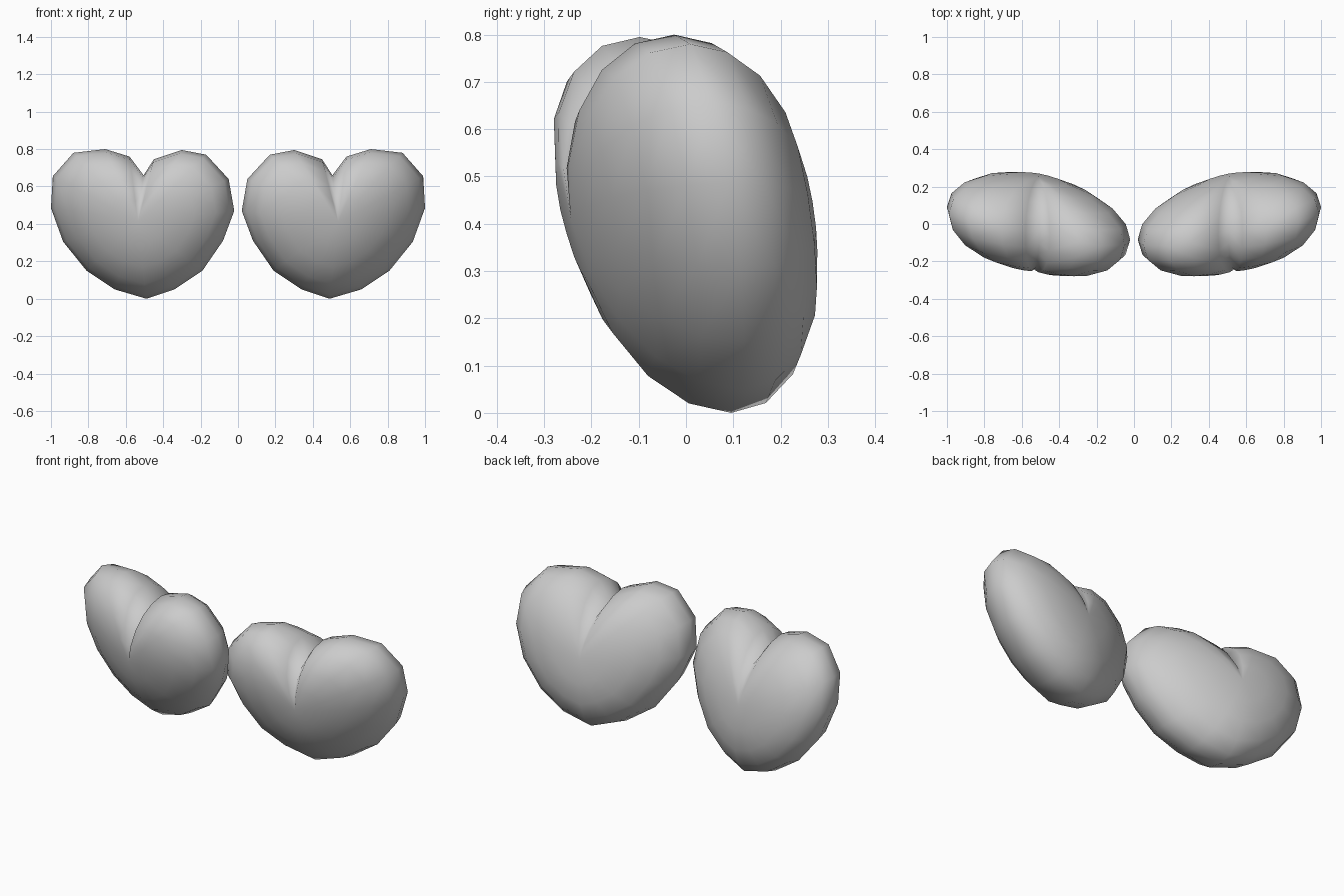
import bpy, bmesh, math

cube = bpy.data.objects.get("Cube")
if cube:
    bpy.data.objects.remove(cube, do_unlink=True)

grey = bpy.data.materials.new("plain_grey")
grey.use_nodes = True
colour = (0.6, 0.6, 0.6, 1)
grey.diffuse_color = colour
grey.node_tree.nodes["Principled BSDF"].inputs["Base Color"].default_value = colour

# Heart outline (x, z), starting at the notch and running over the outer lobe
OUTLINE = [(.505, .66), (.58, .76), (.71, .80), (.88, .78), (.99, .655), (1, .485),
           (.935, .305), (.81, .15), (.66, .05), (.49, 0), (.34, .05), (.19, .15),
           (.08, .31), (.02, .47), (.05, .64), (.17, .77), (.30, .795), (.45, .745)]
RINGS = 5


def lean(x, z):
    """Middle plane of the heart: top tips forward, outer side swings back."""
    return .015 - .2 * (z - .42) + .18 * (x - .51)


def heart(name, side):
    bm = bmesh.new()

    def vert(x, z, depth):
        return bm.verts.new((side * x, lean(x, z) + depth, z))

    rim = [vert(x, z, 0) for x, z in OUTLINE]
    # Domed front and back, each made of shrinking rings closing on a pole
    for facing, thick, cx, cz, groove in ((-1, .265, .535, .41, .22), (1, .24, .51, .43, .05)):
        last = rim
        for k in range(1, RINGS):
            r = math.cos(k / RINGS * math.pi / 2)
            ring = []
            for i, (x, z) in enumerate(OUTLINE):
                depth = facing * thick * math.sqrt(1 - r ** 2.2)
                if i == 0:
                    depth *= 1 - groove * r
                ring.append(vert(cx + (x - cx) * r, cz + (z - cz) * r, depth))
            for i in range(len(ring)):
                j = (i + 1) % len(ring)
                bm.faces.new((last[i], last[j], ring[j], ring[i]))
            last = ring
        pole = vert(cx, cz, facing * thick)
        for i in range(len(last)):
            bm.faces.new((last[i], last[(i + 1) % len(last)], pole))

    bmesh.ops.recalc_face_normals(bm, faces=bm.faces)
    for face in bm.faces:
        face.smooth = True
    mesh = bpy.data.meshes.new(name)
    bm.to_mesh(mesh)
    bm.free()
    mesh.materials.append(grey)
    obj = bpy.data.objects.new(name, mesh)
    bpy.context.collection.objects.link(obj)


heart("left_heart", 1)
heart("right_heart", -1)
